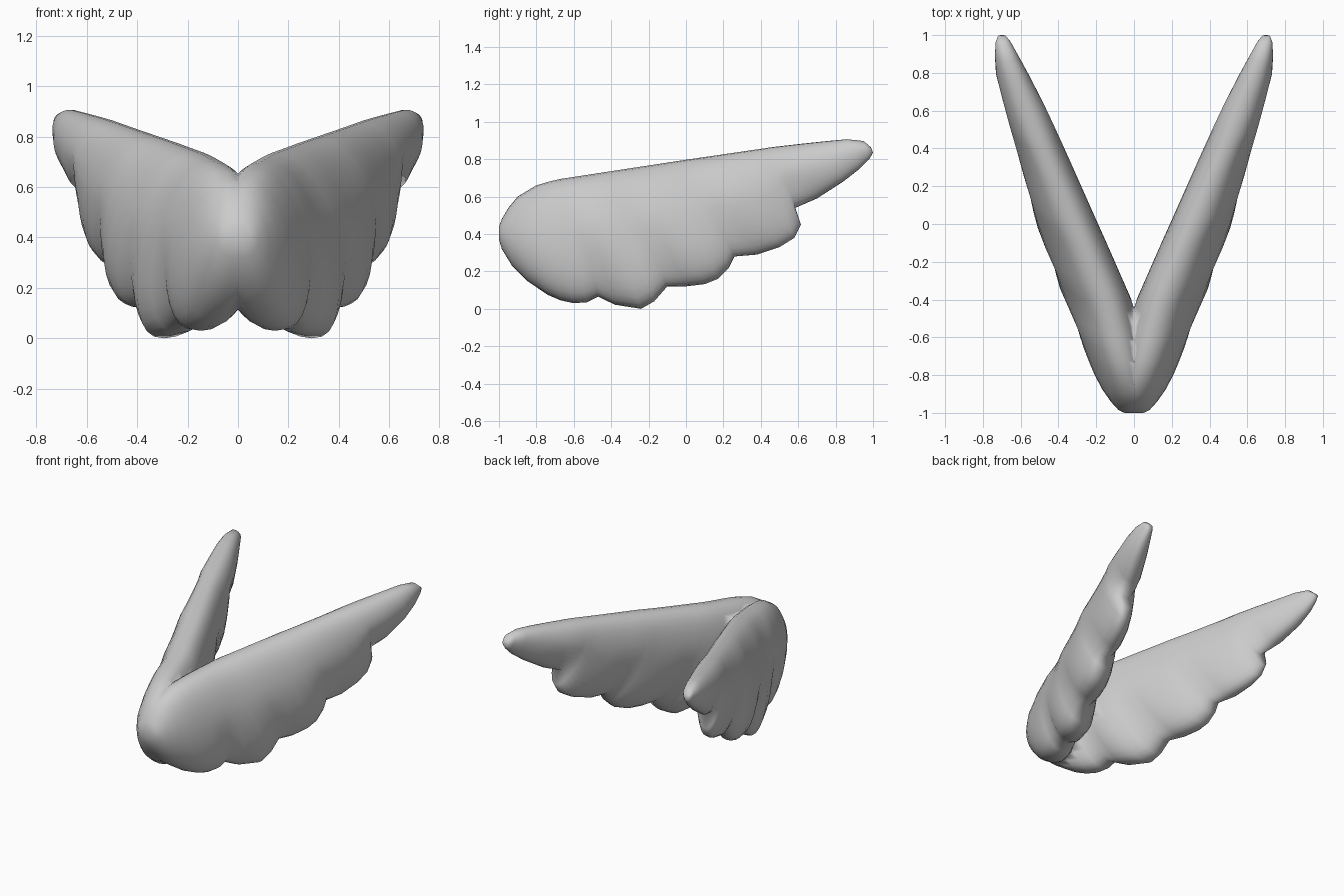
import bpy, bmesh
from math import sin, cos, pi

if "Cube" in bpy.data.objects:
    bpy.data.objects.remove(bpy.data.objects["Cube"])


def lerp_table(table, y):
    for (a, fa), (b, fb) in zip(table, table[1:]):
        if y <= b:
            t = max(0.0, (y - a) / (b - a))
            return fa + (fb - fa) * t
    return table[-1][1]


# leading (top) edge height, centre line and half thickness along the wing
TOP = [(-1, .44), (-.985, .48), (-.95, .54), (-.9, .6), (-.8, .66), (-.7, .69),
       (0, .797), (.5, .87), (.85, .907), (.92, .905), (.965, .893), (1, .85)]
CENTRE = [(-1, 0), (-.95, .008), (-.9, .025), (-.72, .085), (-.45, .172), (0, .355),
          (.4, .497), (.6, .57), (.8, .647), (.92, .683), (1, .70)]
HALF = [(-1, .05), (-.985, .08), (-.95, .107), (-.9, .13), (-.8, .15), (-.6, .165),
        (-.4, .175), (0, .162), (.4, .13), (.6, .113), (.8, .085), (.9, .06),
        (.96, .042), (1, .018)]

# slanted sections: top y, bottom y, bottom z, groove (1 = between feathers)
SECTIONS = [
    (-1, -1, .37, 0), (-.985, -.985, .32, 0), (-.95, -.93, .23, 0),
    (-.9, -.85, .15, 0), (-.85, -.74, .075, 0), (-.8, -.67, .045, 0),
    (-.73, -.6, .03, .1), (-.67, -.53, .035, .5), (-.62, -.47, .065, 1),
    (-.57, -.38, .022, .3), (-.49, -.24, .0, .1), (-.42, -.17, .04, .5),
    (-.36, -.1, .12, 1), (-.3, 0, .12, .3), (-.2, .1, .132, .2),
    (-.1, .17, .16, .3), (-.03, .23, .22, .6), (.03, .26, .28, 1),
    (.12, .38, .29, .5), (.22, .5, .33, .5), (.32, .58, .38, .9),
    (.4, .615, .45, 1.2), (.47, .585, .54, 1.2), (.6, .7, .59, .3),
    (.75, .84, .68, 0), (.86, .93, .75, 0), (.95, .98, .80, 0),
    (.99, 1, .835, 0)]
N = 32


def wing_ring(bm, yt, yb, zb, groove):
    ring = []
    zt = lerp_table(TOP, yt)
    for i in range(N):
        a = 2 * pi * i / N
        v = .5 + .5 * cos(a)                      # 0 bottom, 1 top
        y, z = yb + (yt - yb) * v, zb + (zt - zb) * v
        s = sin(a)
        side = (1 if s >= 0 else -1) * abs(s) ** (.82 if v < .5 else .9)
        pinch = 1 - .3 * groove * max(0, 1 - v / .6)
        fade = max(0, min(1, (.5 - y) / .6, (y + 1) / .6))
        lean = .07 * (.5 - v) * fade
        x = lerp_table(CENTRE, y) + lean + lerp_table(HALF, y) * side * pinch
        ring.append(bm.verts.new((x, y, z)))
    return ring


# right wing lofted through its sections
bm = bmesh.new()
rings = [wing_ring(bm, *s) for s in SECTIONS]
for r, q in zip(rings, rings[1:]):
    for i in range(N):
        j = (i + 1) % N
        bm.faces.new((r[i], r[j], q[j], q[i]))
bm.faces.new(rings[0])
bm.faces.new(rings[-1])
bmesh.ops.recalc_face_normals(bm, faces=bm.faces)
for f in bm.faces:
    f.smooth = True
mesh = bpy.data.meshes.new("wings")
bm.to_mesh(mesh)
bm.free()
wings = bpy.data.objects.new("wings", mesh)
bpy.context.collection.objects.link(wings)

# left wing, joined along the middle
mirror = wings.modifiers.new("mirror", 'MIRROR')
mirror.use_axis[0] = True
mirror.use_bisect_axis[0] = True
mirror.use_clip = True
mirror.merge_threshold = .002
